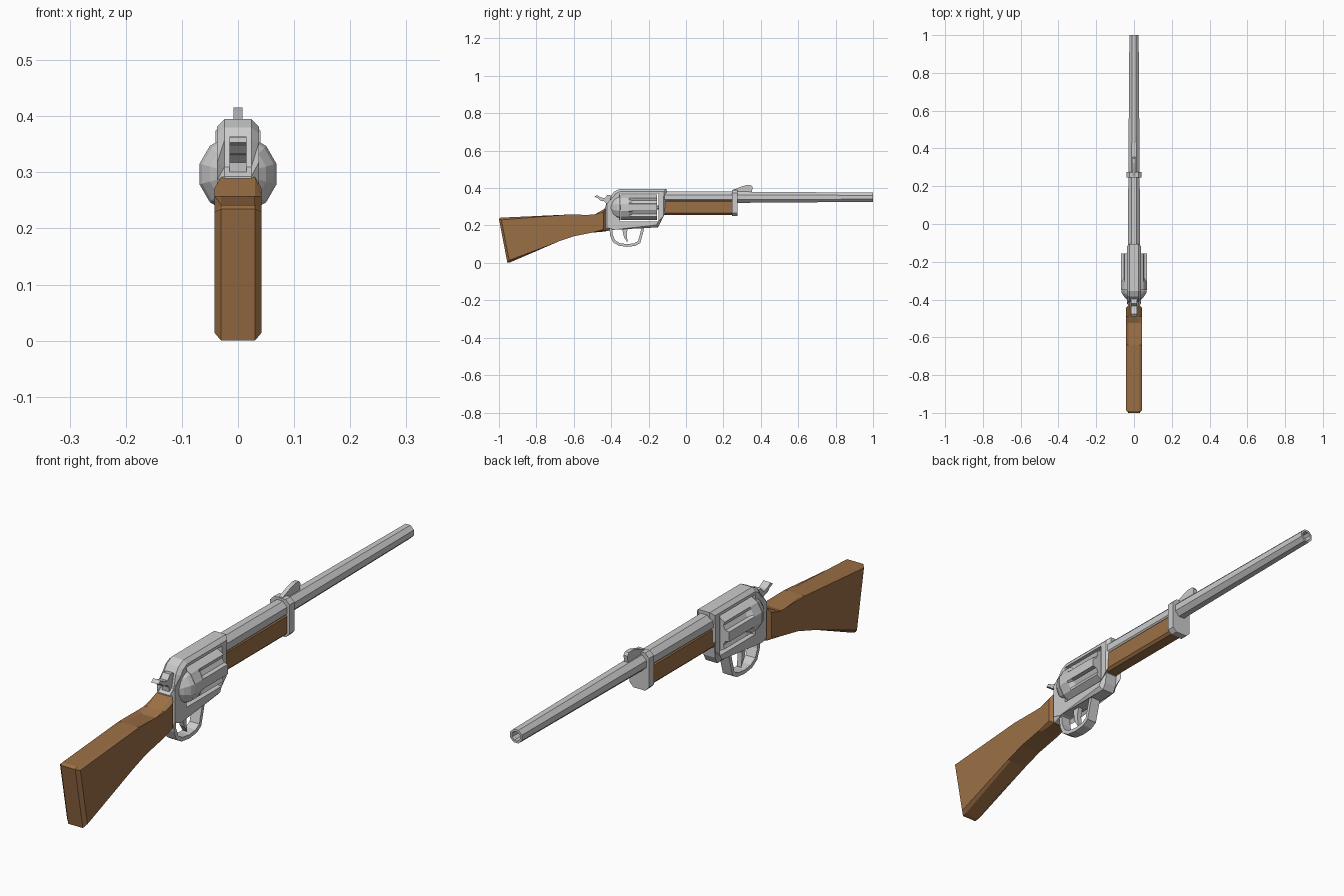
import bpy, bmesh, math

if "Cube" in bpy.data.objects:
    bpy.data.objects.remove(bpy.data.objects["Cube"])

wood = bpy.data.materials.new("wood")
wood.diffuse_color = (0.33, 0.16, 0.06, 1)
wood.use_nodes = True
wood.node_tree.nodes["Principled BSDF"].inputs["Base Color"].default_value = wood.diffuse_color


def finish(bm, name, mat=None):
    bmesh.ops.recalc_face_normals(bm, faces=bm.faces[:])
    me = bpy.data.meshes.new(name)
    bm.to_mesh(me)
    bm.free()
    ob = bpy.data.objects.new(name, me)
    bpy.context.collection.objects.link(ob)
    if mat:
        me.materials.append(mat)
    return ob


def side_profile(name, pts, half, chamfer=0, mat=None):
    """Extrude a (y, z) outline across x, chamfering the rims of both sides."""
    bm = bmesh.new()
    a = [bm.verts.new((-half, y, z)) for y, z in pts]
    b = [bm.verts.new((half, y, z)) for y, z in pts]
    n = len(pts)
    caps = [bm.faces.new(a), bm.faces.new(b[::-1])]
    for i in range(n):
        j = (i + 1) % n
        bm.faces.new((a[i], b[i], b[j], a[j]))
    if chamfer:
        rim = [e for f in caps for e in f.edges]
        bmesh.ops.bevel(bm, geom=rim, offset=chamfer, segments=1,
                        affect='EDGES', clamp_overlap=True)
    return finish(bm, name, mat)


def loft(name, rings, mat=None):
    """Join equal-length rings of 3D points and cap both ends."""
    bm = bmesh.new()
    vs = [[bm.verts.new(p) for p in r] for r in rings]
    n = len(vs[0])
    for p, q in zip(vs, vs[1:]):
        for i in range(n):
            j = (i + 1) % n
            bm.faces.new((p[i], p[j], q[j], q[i]))
    bm.faces.new(vs[0])
    bm.faces.new(vs[-1])
    return finish(bm, name, mat)


def ring(y, r, sides, z):
    return [(r * math.cos(t), y, z + r * math.sin(t))
            for t in ((i + 0.5) * math.tau / sides for i in range(sides))]


def octagon(y, hx, z0, z1, c):
    pts = [(hx, z0 + c), (hx, z1 - c), (hx - c, z1), (c - hx, z1),
           (-hx, z1 - c), (-hx, z0 + c), (c - hx, z0), (hx - c, z0)]
    return [(x, y, z) for x, z in pts]


# Shoulder stock
side_profile("stock", [(-1, 0.235), (-0.99, 0.242), (-0.64, 0.258), (-0.525, 0.245),
                       (-0.49, 0.258), (-0.43, 0.292), (-0.43, 0.168), (-0.50, 0.162),
                       (-0.60, 0.142), (-0.68, 0.115), (-0.94, 0.003), (-0.955, 0)],
             0.042, 0.012, wood)

# Frame with a window for the cylinder
frame = side_profile("frame", [(-0.435, 0.168), (-0.435, 0.293), (-0.412, 0.31),
                               (-0.40, 0.358), (-0.385, 0.38), (-0.355, 0.395),
                               (-0.105, 0.395), (-0.108, 0.28), (-0.132, 0.255),
                               (-0.137, 0.215), (-0.15, 0.19), (-0.39, 0.19)], 0.037, 0.013)
window = side_profile("window_cutter", [(-0.355, 0.222), (-0.355, 0.371),
                                        (-0.148, 0.371), (-0.148, 0.222)], 0.1)
mod = frame.modifiers.new("window", 'BOOLEAN')
mod.operation = 'DIFFERENCE'
mod.solver = 'EXACT'
mod.object = window
window.hide_render = True
window.hide_viewport = True

# Recoil shield behind the cylinder
CZ = 0.297
loft("recoil_shield", [ring(y, r, 12, CZ) for y, r in
                       ((-0.402, 0.036), (-0.388, 0.052), (-0.368, 0.066), (-0.352, 0.071))])


# Cylinder: twelve sides, alternate faces fluted towards the front
def fluted(y, depth):
    pts = []
    for k in range(6):
        mid = math.radians(30 + 60 * k)
        for da, r in ((-15, 0.071), (-9, 0.069 - depth), (9, 0.069 - depth), (15, 0.071)):
            t = mid + math.radians(da)
            pts.append((r * math.cos(t), y, CZ + r * math.sin(t)))
    return pts


loft("cylinder", [fluted(-0.35, 0), fluted(-0.305, 0), fluted(-0.285, 0.012),
                  fluted(-0.156, 0.012)])
loft("cylinder_pin", [ring(-0.36, 0.012, 8, CZ), ring(-0.14, 0.012, 8, CZ)])

# Octagonal barrel with open bore
BZ = 0.351
loft("barrel", [ring(y, r, 8, BZ) for y, r in
                ((-0.14, 0.035), (0.26, 0.0325), (1, 0.0265), (1, 0.018), (0.75, 0.018))])

# Fore-end wood and its band
loft("fore_end", [octagon(y, 0.03, 0.257, 0.338, 0.009) for y in (-0.14, 0.25)], wood)
loft("barrel_band", [octagon(y, 0.04, 0.25, 0.39, 0.016) for y in (0.246, 0.275)])

# Ramp sight
side_profile("sight", [(0.246, 0.38), (0.252, 0.391), (0.30, 0.409), (0.325, 0.416),
                       (0.348, 0.415), (0.356, 0.405), (0.352, 0.375)], 0.008)

# Hammer
side_profile("hammer", [(-0.49, 0.353), (-0.477, 0.363), (-0.455, 0.35), (-0.435, 0.346),
                        (-0.42, 0.364), (-0.395, 0.36), (-0.39, 0.30), (-0.425, 0.30),
                        (-0.427, 0.318), (-0.44, 0.33), (-0.458, 0.333), (-0.472, 0.347)],
             0.015)

# Trigger guard: a bent strip
outer = [(-0.41, 0.19), (-0.405, 0.145), (-0.39, 0.11), (-0.36, 0.092), (-0.315, 0.086),
         (-0.27, 0.091), (-0.245, 0.106), (-0.234, 0.145), (-0.222, 0.19)]
inner = [(-0.318 + (y + 0.318) * 0.85, 0.195 + (z - 0.195) * 0.87) for y, z in outer]
side_profile("trigger_guard", outer + inner[::-1], 0.02)

# Trigger
side_profile("trigger", [(-0.342, 0.195), (-0.337, 0.16), (-0.33, 0.135), (-0.312, 0.108),
                         (-0.315, 0.135), (-0.317, 0.16), (-0.308, 0.195)], 0.009)
